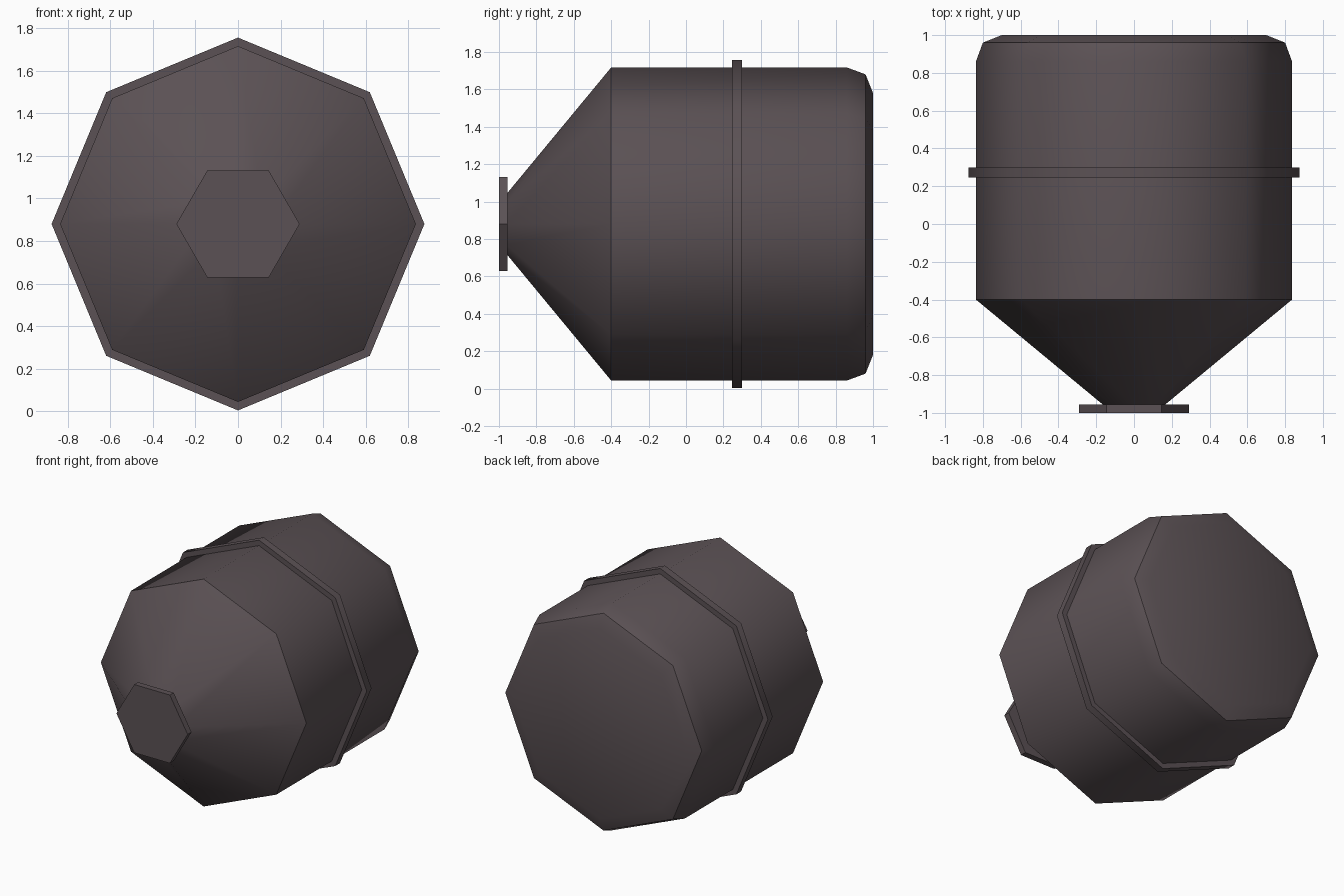
import bpy, bmesh, math

if "Cube" in bpy.data.objects:
    bpy.data.objects.remove(bpy.data.objects["Cube"])

CENTER_Z = 0.88

metal = bpy.data.materials.new("dark_warm_grey")
metal.diffuse_color = (0.105, 0.083, 0.090, 1)
metal.use_nodes = True
metal.node_tree.nodes["Principled BSDF"].inputs["Base Color"].default_value = metal.diffuse_color


def lathe(name, profile, sides, ring=False):
    """Spin (y, radius) points round the y axis; cap the ends, or join them for a ring."""
    bm = bmesh.new()
    loops = []
    for y, r in profile:
        loops.append([bm.verts.new((r * math.cos(math.tau * i / sides), y,
                                    CENTER_Z + r * math.sin(math.tau * i / sides)))
                      for i in range(sides)])
    pairs = list(zip(loops, loops[1:]))
    if ring:
        pairs.append((loops[-1], loops[0]))
    else:
        bm.faces.new(loops[0])
        bm.faces.new(loops[-1])
    for a, b in pairs:
        for i in range(sides):
            j = (i + 1) % sides
            bm.faces.new((a[i], a[j], b[j], b[i]))
    bmesh.ops.recalc_face_normals(bm, faces=bm.faces[:])
    mesh = bpy.data.meshes.new(name)
    bm.to_mesh(mesh)
    bm.free()
    mesh.materials.append(metal)
    # Octagon corners (45 degrees) stay smooth, steeper edges are sharp
    mesh.shade_smooth()
    mesh.set_sharp_from_angle(angle=math.radians(47))
    obj = bpy.data.objects.new(name, mesh)
    bpy.context.collection.objects.link(obj)
    return obj


# Drum with tapered front and rounded back
lathe("drum_body", [(-0.96, 0.16), (-0.40, 0.837), (0.86, 0.837),
                    (0.96, 0.80), (1.0, 0.70)], 8)

# Thin band round the drum
lathe("band", [(0.245, 0.82), (0.245, 0.877), (0.30, 0.877), (0.30, 0.82)], 8, ring=True)

# Hexagonal plate on the tip
lathe("front_plate", [(-1.0, 0.29), (-0.955, 0.29)], 6)
